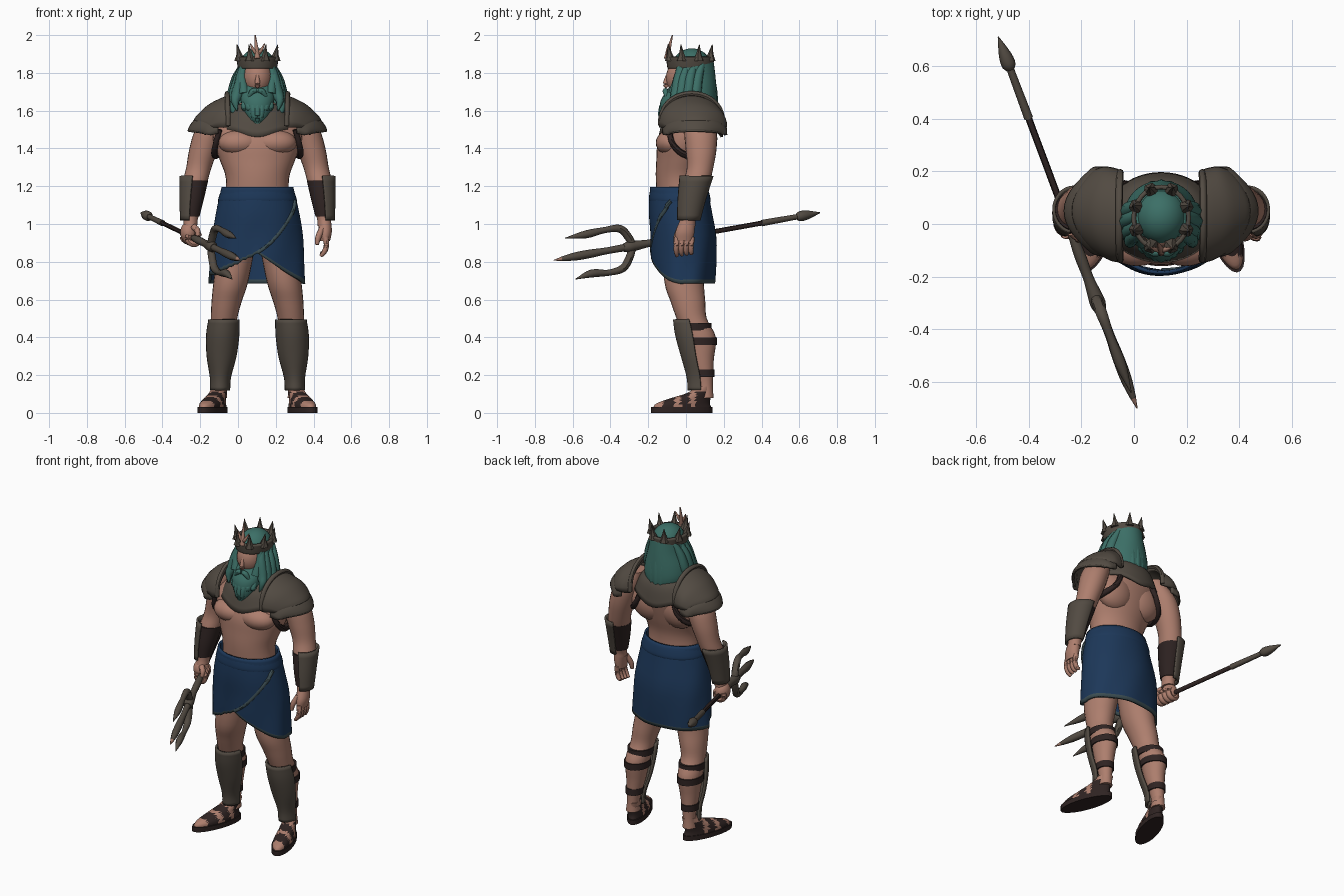
import bpy, bmesh, math
from mathutils import Vector, Matrix

if "Cube" in bpy.data.objects:
    bpy.data.objects.remove(bpy.data.objects["Cube"])

CENTRE = 0.103  # x of the body's mirror plane
made = []


def material(name, r, g, b):
    m = bpy.data.materials.new(name)
    m.use_nodes = True
    m.diffuse_color = (r, g, b, 1)
    m.node_tree.nodes["Principled BSDF"].inputs["Base Color"].default_value = (r, g, b, 1)
    return m


skin = material("skin", 0.42, 0.21, 0.155)
teal = material("teal hair", 0.045, 0.16, 0.135)
bronze = material("dull bronze", 0.085, 0.07, 0.055)
blue = material("blue cloth", 0.012, 0.039, 0.1)
trim = material("cloth trim", 0.045, 0.075, 0.085)
leather = material("dark leather", 0.028, 0.017, 0.016)
coral = material("coral", 0.36, 0.19, 0.14)


def finish(name, bm, mats, rule=None, thick=0):
    bmesh.ops.recalc_face_normals(bm, faces=bm.faces)
    if rule:
        for f in bm.faces:
            f.material_index = rule(f.calc_center_median())
    mesh = bpy.data.meshes.new(name)
    bm.to_mesh(mesh)
    bm.free()
    ob = bpy.data.objects.new(name, mesh)
    bpy.context.scene.collection.objects.link(ob)
    for m in mats:
        mesh.materials.append(m)
    if thick:
        mod = ob.modifiers.new("thickness", "SOLIDIFY")
        mod.thickness, mod.offset = thick, 0
    made.append(ob)
    return ob


def spline(rows, steps):
    """Smooth interpolation through rows of numbers."""
    rows = [Vector(r) for r in rows]
    out = []
    for i in range(len(rows) - 1):
        p, q = rows[i], rows[i + 1]
        a = (q - rows[i - 1]) / 2 if i else q - p
        b = (rows[i + 2] - p) / 2 if i + 2 < len(rows) else q - p
        for k in range(steps):
            t = k / steps
            h = t * t * (3 - 2 * t)
            out.append(p * (1 - h) + q * h + a * (t * (1 - t) ** 2) - b * (t * t * (1 - t)))
    return out + [rows[-1]]


def skin_rings(name, rings, mats, closed=True, caps=True, rule=None, thick=0):
    """Bridge successive rows of points into a surface."""
    bm = bmesh.new()
    grid = [[bm.verts.new(p) for p in ring] for ring in rings]
    n = len(grid[0])
    for low, high in zip(grid, grid[1:]):
        for j in range(n if closed else n - 1):
            k = (j + 1) % n
            bm.faces.new((low[j], low[k], high[k], high[j]))
    if closed and caps:
        bm.faces.new(grid[0])
        bm.faces.new(grid[-1])
    return finish(name, bm, mats, rule, thick)


def loft(name, rows, mat, side=1, arc=None, shear=0, seg=24, steps=4, rule=None, thick=0, caps=True):
    """Stack ellipses (offset, y, z, rx, ry); an arc in degrees gives an open plate."""
    first, last = arc or (0, 360)
    count = seg if arc is None else seg + 1
    rings = []
    for d, y, z, rx, ry in spline(rows, steps):
        ring = []
        for j in range(count):
            a = math.radians(first + (last - first) * j / seg)
            dy = ry * math.sin(a)
            ring.append((CENTRE + side * (d + rx * math.cos(a) - shear * dy), y + dy, z))
        rings.append(ring)
    mats = mat if isinstance(mat, list) else [mat]
    return skin_rings(name, rings, mats, arc is None, caps, rule, thick)


def sweep(name, points, mat, seg=8, steps=4):
    """Round tube through world points (x, y, z, radius)."""
    path = spline(points, steps)
    rings = []
    for i, p in enumerate(path):
        d = path[min(i + 1, len(path) - 1)].xyz - path[max(i - 1, 0)].xyz
        rot = d.to_track_quat("Z", "Y")
        rings.append([p.xyz + rot @ Vector((math.cos(a), math.sin(a), 0)) * p.w
                      for a in (math.tau * j / seg for j in range(seg))])
    return skin_rings(name, rings, [mat])


def body_sweep(name, side, points, mat, **kw):
    return sweep(name, [(CENTRE + side * d, y, z, r) for d, y, z, r in points], mat, **kw)


def ball(name, centre, size, mat):
    bm = bmesh.new()
    bmesh.ops.create_uvsphere(bm, u_segments=24, v_segments=14, radius=1,
                              matrix=Matrix.Translation(centre) @ Matrix.Diagonal((*size, 1)))
    return finish(name, bm, [mat])


# Torso and neck
loft("torso", [(0, -.03, 1.1, .17, .12), (0, -.035, 1.24, .167, .125), (0, -.02, 1.34, .2, .137),
               (0, -.005, 1.43, .232, .145), (0, .02, 1.52, .23, .135), (0, .03, 1.6, .15, .1),
               (0, .03, 1.66, .075, .075), (0, .02, 1.76, .065, .07)], skin, seg=32)

for s, tag in ((-1, "right_"), (1, "left_")):
    x = lambda d: CENTRE + s * d
    ball(tag + "chest", (x(.092), -.075, 1.43), (.115, .085, .07), skin)
    ball(tag + "shoulder_blade", (x(.1), .065, 1.43), (.125, .08, .12), skin)

    # Arm with bracer
    loft(tag + "arm", [(.2, .06, 1.6, .05, .06), (.25, .075, 1.5, .078, .085), (.283, .08, 1.4, .077, .082),
                       (.31, .075, 1.3, .067, .07), (.33, .055, 1.22, .065, .07), (.343, .03, 1.12, .055, .058),
                       (.353, .012, 1.03, .038, .042), (.355, .005, .99, .036, .044)], skin, s)
    loft(tag + "bracer_sleeve", [(.331, .055, 1.23, .07, .077), (.344, .03, 1.13, .06, .065),
                                 (.353, .013, 1.04, .046, .05)], leather, s)
    loft(tag + "bracer_plate", [(.33, .055, 1.255, .077, .085), (.344, .03, 1.13, .063, .07),
                                (.352, .014, 1.02, .052, .057)], bronze, s, arc=(-80, 100), thick=.012)

    # Leg, greave and straps
    loft(tag + "leg", [(.105, -.01, .92, .1, .11), (.14, -.01, .7, .092, .105), (.163, .01, .59, .08, .092),
                       (.177, .03, .5, .07, .08), (.185, .073, .4, .068, .085), (.19, .083, .28, .055, .064),
                       (.197, .1, .15, .036, .042), (.2, .1, .08, .04, .046)], skin, s)
    loft(tag + "greave", [(.177, .03, .495, .077, .092), (.184, .05, .41, .082, .1), (.19, .065, .3, .073, .085),
                          (.196, .085, .19, .05, .075), (.198, .09, .12, .047, .075)],
         bronze, s, arc=(-172, -8), thick=.014)
    for z, d, y, rx, ry in ((.455, .181, .048, .074, .088), (.38, .186, .075, .072, .09), (.21, .195, .092, .05, .058)):
        loft(tag + "greave_strap", [(d, y, z - .02, rx, ry), (d, y, z + .02, rx, ry)], leather, s, steps=1)

    # Sandal and foot, with strap bands coloured by position
    loft(tag + "sole", [(.238, -.022, 0, .063, .162), (.238, -.022, .03, .063, .162)], leather, s, shear=.3, steps=1)

    def straps(c):
        return int(c.z < .115 and (-.12 < c.y < -.055 or -.03 < c.y < .02 or c.y > .05))
    loft(tag + "foot", [(.238, -.02, .025, .057, .155), (.236, -.015, .05, .056, .142), (.225, .025, .078, .048, .105),
                        (.21, .07, .105, .043, .065), (.2, .1, .14, .037, .042)],
         [skin, leather], s, shear=.3, seg=40, rule=straps)

    # Shoulder armour: two overlapping arched plates curling in at front and back, and a raised inner rim
    def arch(d, top, y, ry, drop):
        return [(x(d - .42 * (d - .15) * math.cos(a) ** 2), y - ry * math.cos(a), top - drop + drop * math.sin(a) ** .8)
                for a in (math.pi * j / 20 for j in range(21))]
    upper = [(.15, 1.675, .03, .165, .16), (.2, 1.655, .035, .17, .145), (.26, 1.622, .045, .165, .11),
             (.315, 1.57, .05, .15, .06), (.332, 1.545, .05, .14, .035)]
    lower = [(.25, 1.6, .045, .165, .12), (.32, 1.555, .05, .16, .085), (.35, 1.52, .05, .15, .045),
             (.362, 1.495, .05, .14, .02)]
    for name, rows in (("upper", upper), ("lower", lower)):
        skin_rings(tag + "pauldron_" + name, [arch(*r) for r in spline(rows, 4)], [bronze], closed=False, thick=.016)
        sweep(tag + "pauldron_edge", [(*p, .008) for p in arch(*rows[-1])], bronze, steps=1)
    sweep(tag + "pauldron_rim", [(*p, .014) for p in arch(.16, 1.69, .03, .165, .17)], bronze, steps=1)

    # Harness strap looping under the arm
    body_sweep(tag + "harness", s, [(.2, -.09, 1.5, .014), (.222, -.068, 1.42, .016), (.226, 0, 1.365, .018),
                                    (.2, .098, 1.375, .018), (.15, .148, 1.43, .016), (.11, .142, 1.52, .016)], leather)

    # Wavy side locks of hair, sideburns and moustache
    for d, y, low in ((.088, -.05, 1.6), (.1, -.025, 1.57), (.11, .01, 1.59), (.105, .05, 1.57)):
        body_sweep(tag + "side_lock", s, [(.072, y + .035, 1.85, .018), (d, y + .012, 1.77, .028), (d + .018, y, 1.69, .032),
                                          (d + .03, y - .02, low + .05, .022), (d + .02, y - .035, low, .003)], teal)
    body_sweep(tag + "sideburn", s, [(.074, -.03, 1.84, .018), (.08, -.045, 1.77, .022), (.07, -.065, 1.69, .03)], teal)
    body_sweep(tag + "moustache", s, [(.004, -.107, 1.708, .013), (.03, -.108, 1.698, .015), (.06, -.095, 1.645, .004)], teal)

# Breastplate collar with a pointed front and back
rings = []
for d, y, z, rx, ry in spline([(0, .035, 1.63, .115, .1), (0, .03, 1.585, .165, .14), (0, .025, 1.5, .205, .165)], 4):
    ring = []
    for j in range(48):
        a = math.tau * j / 48
        dip = .04 * abs(math.sin(a)) ** 8 * (1.63 - z) / .13
        ring.append((CENTRE + rx * math.cos(a), y + ry * math.sin(a), z - dip))
    rings.append(ring)
skin_rings("collar", rings, [bronze], caps=False, thick=.014)

# Head, hair and beard
ball("face", (CENTRE, -.012, 1.775), (.079, .094, .1), skin)
body_sweep("nose", 1, [(0, -.095, 1.795, .008), (0, -.103, 1.765, .012), (0, -.108, 1.738, .014), (0, -.098, 1.725, .01)], skin)
ball("hair_cap", (CENTRE, .03, 1.83), (.096, .105, .1), teal)
loft("back_hair", [(0, .03, 1.87, .085, .1), (0, .03, 1.79, .095, .11), (0, .033, 1.7, .118, .115),
                   (0, .04, 1.63, .122, .11), (0, .05, 1.57, .09, .095)], teal, arc=(-25, 205), thick=.03)
for i in range(7):
    t = (i - 3) / 3
    body_sweep("back_lock", 1, [(.07 * t, .125 - .06 * t * t, 1.82, .02), (.095 * t, .14 - .06 * t * t, 1.7, .026),
                                (.09 * t, .145 - .05 * t * t, 1.6, .024), (.07 * t, .15 - .04 * t * t, 1.53 + .03 * abs(t), .003)], teal)
loft("beard", [(0, -.015, 1.745, .084, .058), (0, -.03, 1.7, .09, .076), (0, -.055, 1.65, .088, .08),
               (0, -.085, 1.585, .065, .055), (0, -.1, 1.53, .03, .03), (0, -.108, 1.505, .008, .01)], teal)
for i in range(7):
    t = (i - 3) / 3
    low = 1.51 + .07 * abs(t) + .02 * (i % 2)
    body_sweep("beard_lock", 1, [(.06 * t, -.095 + .035 * t * t, 1.68, .014), (.068 * t, -.122 + .03 * t * t, 1.62, .02),
                                 (.052 * t, -.132 + .04 * t * t, low + .03, .014), (.045 * t, -.12 + .03 * t * t, low, .003)], teal)

# Crown with flaring points and a branching coral ornament
loft("crown_band", [(0, .022, 1.825, .095, .112), (0, .022, 1.85, .1, .116), (0, .022, 1.885, .105, .119)],
     bronze, thick=.016, caps=False, seg=32)
for i in range(8):
    a = math.tau * (i + .5) / 8
    c, n = math.cos(a), math.sin(a)
    body_sweep("crown_point", 1, [(.101 * c, .022 + .114 * n, 1.865, .03), (.105 * c, .022 + .118 * n, 1.9, .015),
                                  (.117 * c, .022 + .127 * n, 1.95, .002)], bronze, seg=6)
body_sweep("crown_coral", 1, [(0, -.102, 1.875, .016), (-.004, -.092, 1.92, .012), (-.012, -.072, 2, .003)], coral)
for s in (-1, 1):
    body_sweep("coral_branch", s, [(0, -.098, 1.895, .01), (.02, -.097, 1.92, .009), (.038, -.09, 1.955, .003)], coral)

# Wrapped kilt, its hem following two crossing panel edges
waist = [(1.195, -.038, .183, .145), (1.1, -.03, .212, .16), (1.0, -.015, .233, .167), (.85, -.012, .241, .165),
         (.68, -.01, .25, .157)]
profile = spline(waist, 8)


def kilt_row(z):
    return min(profile, key=lambda r: abs(r[0] - z))


over_edge = spline([(-.16, .72), (-.016, .785), (.127, .865), (.21, .945), (.285, 1.06), (.3, 1.12)], 6)


def hem(px, back):
    if back:
        return .685
    over = min(over_edge, key=lambda p: abs(p[0] - px))[1]
    return min(over, .85 - .65 * (px - .095))


rings = []
levels = [0, .04, .1, .2, .3, .4, .5, .6, .7, .8, .88, .96, 1]
for t in levels:
    ring = []
    for j in range(96):
        a = math.tau * j / 96
        low = hem(CENTRE + .25 * math.cos(a), math.sin(a) > -.05)
        z = 1.195 + (low - 1.195) * t
        k = (1.195 - z) / (1.195 - .68) * (len(profile) - 1)
        i = min(int(k), len(profile) - 2)
        _, y, rx, ry = profile[i].lerp(profile[i + 1], k - i)
        fold = 1 + .016 * t * math.sin(7 * a + 5 * t)
        ring.append((CENTRE + rx * fold * math.cos(a), y + ry * fold * math.sin(a), z))
    rings.append(ring)
kilt = skin_rings("kilt", rings, [blue, trim], caps=False, thick=.014)
for f in kilt.data.polygons:
    f.material_index = int(f.index // 96 == len(levels) - 2)
edge = []
for px, z in over_edge[11:]:
    _, y, rx, ry = kilt_row(z)
    side = min(.98, abs(px - CENTRE) / rx)
    edge.append((px, y - ry * math.sqrt(1 - side * side) - .002, z, .012))
sweep("kilt_overlap_edge", edge, trim, steps=2)
loft("kilt_waist_roll", [(0, -.037, 1.195, .178, .143), (0, -.036, 1.18, .191, .154), (0, -.033, 1.13, .208, .163),
                         (0, -.03, 1.11, .204, .155)], blue, caps=False, seg=40)

# Open left hand
loft("left_palm", [(.355, .008, 1.02, .034, .04), (.36, -.005, .96, .034, .05), (.358, -.01, .91, .026, .046)], skin)
for i in range(4):
    y = -.047 + .026 * i
    body_sweep("left_finger", 1, [(.36, y, .93, .016), (.365, y - .004, .885, .015), (.352, y - .004, .85, .013),
                                  (.335, y, .83 + .005 * i, .009)], skin)
body_sweep("left_thumb", 1, [(.345, -.03, .98, .018), (.322, -.05, .93, .016), (.315, -.055, .89, .01)], skin)

# Trident: everything is placed along one straight axis by its y value
butt, tip = Vector((-.515, .71, 1.06)), Vector((.012, -.7, .808))


def at(y, r, z=None):
    p = butt.lerp(tip, (butt.y - y) / (butt.y - tip.y))
    return (p.x, y, p.z if z is None else z, r)


sweep("trident_grip", [at(.42, .013), at(-.12, .013)], leather, steps=1)
sweep("trident_rear_shaft", [at(.6, .014), at(.4, .017)], bronze, steps=1)
sweep("trident_butt_spike", [at(.585, .016), at(.6, .026), at(.625, .027), at(.66, .019), at(.71, .002)], bronze, steps=2)
sweep("trident_neck", [at(-.04, .016), at(-.12, .022), at(-.2, .02), at(-.26, .026), at(-.3, .03), at(-.33, .022)], bronze)
sweep("centre_prong", [at(-.3, .02), at(-.42, .018), at(-.5, .022), at(-.58, .022), at(-.65, .013), at(-.66, .011)], bronze)
sweep("centre_prong_tip", [at(-.655, .012), at(-.7, .002)], coral, steps=1)
sweep("upper_prong", [at(-.28, .02), at(-.305, .022, .93), at(-.35, .021, .975), at(-.43, .016, .968),
                      at(-.53, .021, .945), at(-.64, .002, .925)], bronze)
sweep("lower_prong", [at(-.28, .02), at(-.3, .022, .82), at(-.335, .021, .765), at(-.41, .016, .742),
                      at(-.5, .021, .738), at(-.585, .002, .708)], bronze)

# Right hand closed round the grip
ball("right_fist", (-.262, .005, .955), (.044, .052, .055), skin)
for i in range(4):
    g = Vector(at(.035 - .025 * i, 0)[:3])
    curl = [g + Vector((.031 * math.cos(a), 0, .033 * math.sin(a))) for a in (2.6, 3.6, 4.7, 5.6, 6.6, 7.4)]
    sweep("right_finger", [(*p, .016) for p in curl], skin)
sweep("right_thumb", [(-.235, -.03, .985, .018), (-.215, -.05, .965, .016), (-.212, -.06, .935, .011)], skin)

# Smooth shading with sharp edges kept
bpy.ops.object.select_all(action="DESELECT")
for ob in made:
    ob.select_set(True)
bpy.context.view_layer.objects.active = made[0]
bpy.ops.object.shade_smooth_by_angle(angle=math.radians(45))
